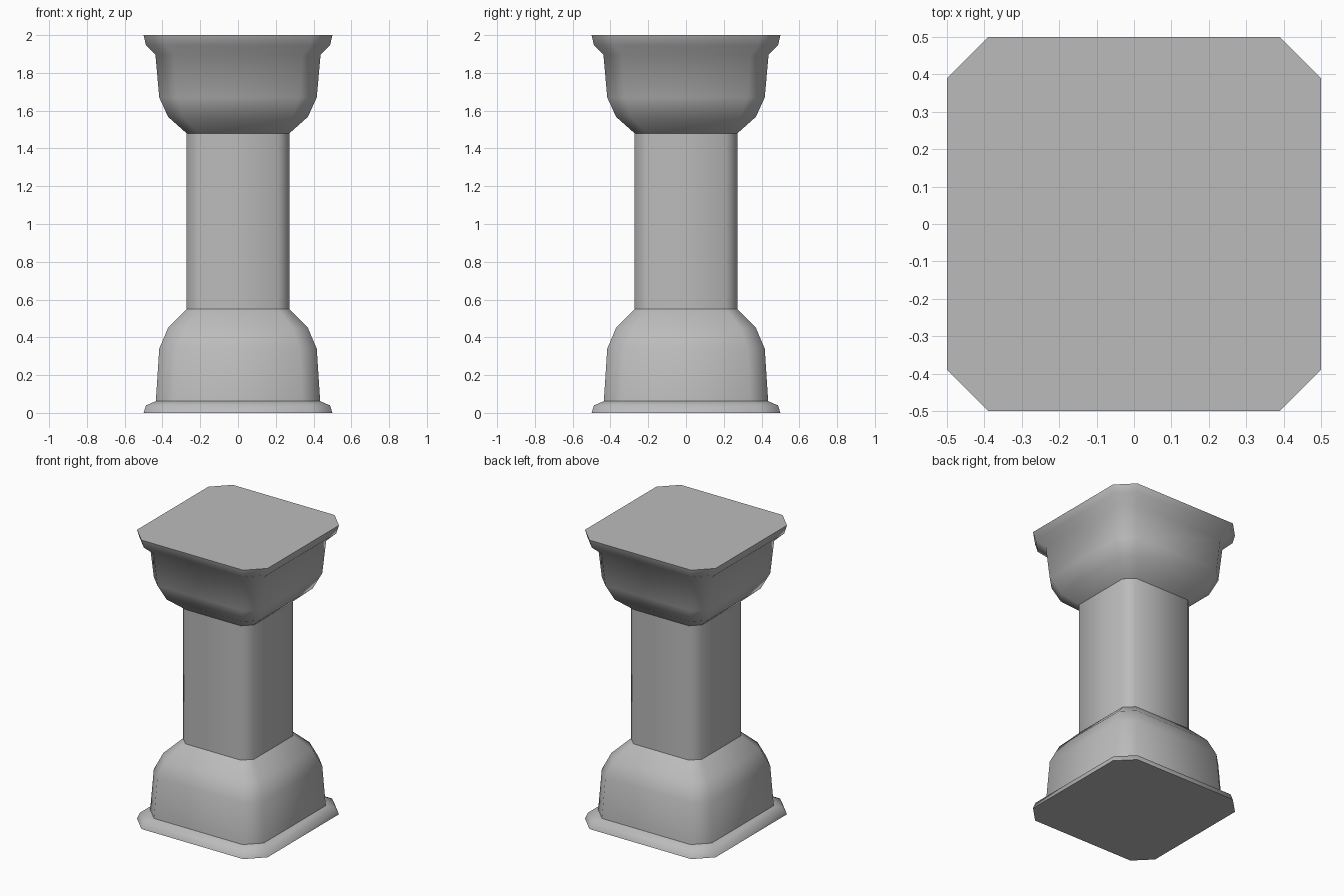
import bpy
import bmesh

cube = bpy.data.objects.get("Cube")
if cube:
    bpy.data.objects.remove(cube, do_unlink=True)

stone = bpy.data.materials.new("grey stone")
stone.use_nodes = True
colour = (0.5, 0.5, 0.5, 1)
stone.diffuse_color = colour
stone.node_tree.nodes["Principled BSDF"].inputs["Base Color"].default_value = colour

CORNER = 0.78  # where the corner cut starts, as a share of the half width


def ring(bm, r, z):
    """Square outline with cut corners, anticlockwise."""
    c = r * CORNER
    outline = [(r, -c), (r, c), (c, r), (-c, r), (-r, c), (-r, -c), (-c, -r), (c, -r)]
    return [bm.verts.new((x, y, z)) for x, y in outline]


def loft(name, profile, floor=False, top=False):
    """Skin a stack of rings given as (half width, height)."""
    bm = bmesh.new()
    rings = [ring(bm, r, z) for r, z in profile]
    for low, high in zip(rings, rings[1:]):
        for i in range(8):
            j = (i + 1) % 8
            bm.faces.new((low[i], low[j], high[j], high[i])).smooth = True
    caps = []
    if floor:
        caps.append(bm.faces.new(rings[0][::-1]))
    if top:
        caps.append(bm.faces.new(rings[-1]))
    # Flat ends meet the sides at a crisp edge
    for cap in caps:
        for edge in cap.edges:
            edge.smooth = False
    mesh = bpy.data.meshes.new(name)
    bm.to_mesh(mesh)
    bm.free()
    mesh.materials.append(stone)
    obj = bpy.data.objects.new(name, mesh)
    bpy.context.collection.objects.link(obj)
    return obj


# Foot moulding, base, shaft and capital, from the ground up
loft("foot_moulding", [(0.5, 0), (0.487, 0.04), (0.435, 0.062)], floor=True)
loft("base", [(0.435, 0.062), (0.417, 0.34), (0.37, 0.45), (0.272, 0.55)])
loft("shaft", [(0.272, 0.55), (0.272, 1.48)])
loft("capital", [(0.272, 1.48), (0.37, 1.567), (0.417, 1.67), (0.437, 1.895),
                 (0.487, 1.945), (0.5, 2)], top=True)
